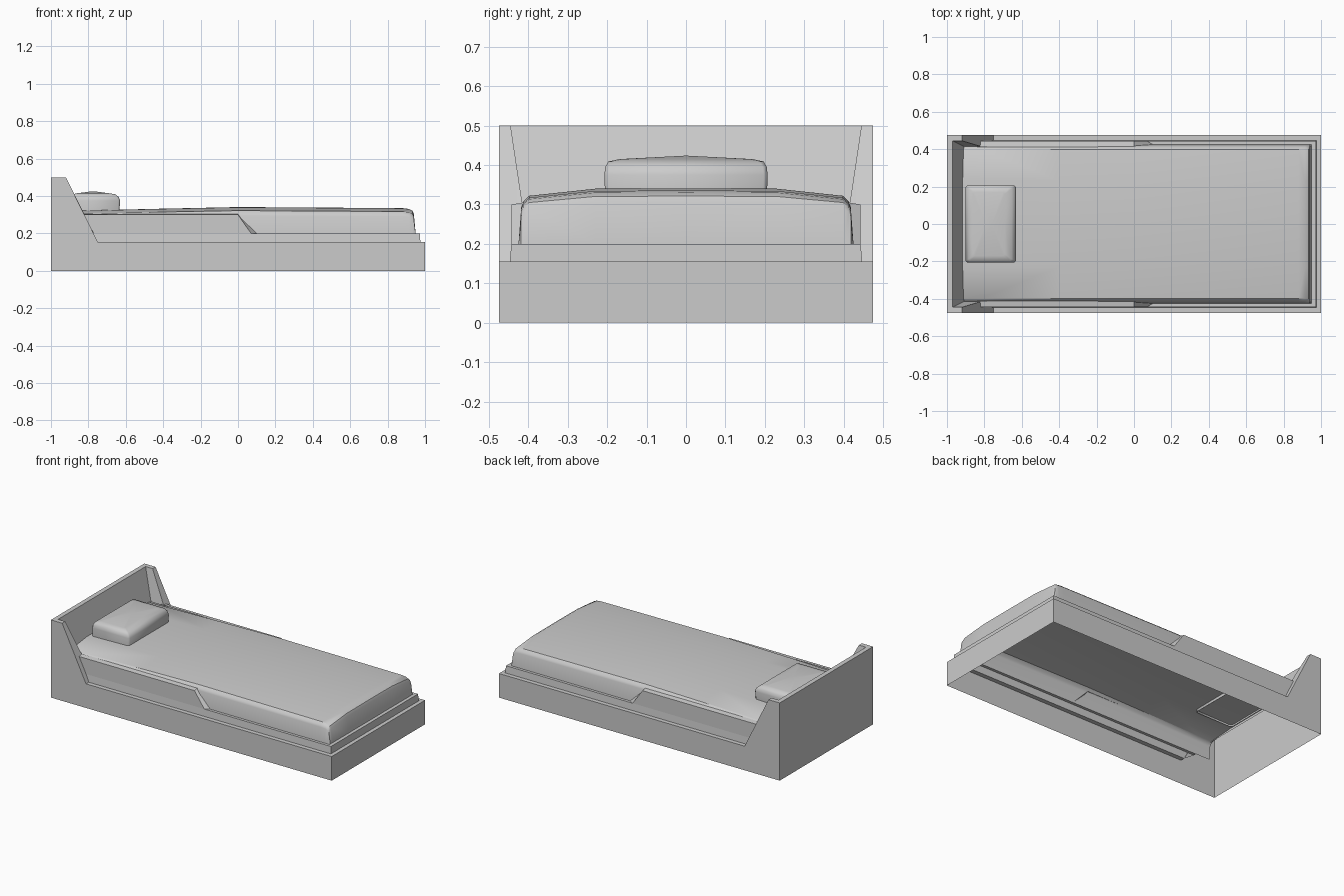
import bpy, bmesh

if "Cube" in bpy.data.objects:
    bpy.data.objects.remove(bpy.data.objects["Cube"])


def make(name, verts, faces, mirror=False, angle=0.6):
    me = bpy.data.meshes.new(name)
    me.from_pydata(verts, [], faces)
    bm = bmesh.new()
    bm.from_mesh(me)
    bmesh.ops.remove_doubles(bm, verts=bm.verts, dist=1e-4)
    if mirror:  # mirror the +y half across the centre line
        bmesh.ops.mirror(bm, geom=bm.verts[:] + bm.edges[:] + bm.faces[:],
                         axis='Y', merge_dist=1e-4)
    bmesh.ops.recalc_face_normals(bm, faces=bm.faces)
    bm.to_mesh(me)
    bm.free()
    ob = bpy.data.objects.new(name, me)
    bpy.context.collection.objects.link(ob)
    bpy.ops.object.select_all(action='DESELECT')
    ob.select_set(True)
    bpy.context.view_layer.objects.active = ob
    bpy.ops.object.shade_smooth_by_angle(angle=angle)
    return ob


def loft(name, rows, angle=0.6, mirror=False):
    n = len(rows[0])
    verts = [p for row in rows for p in row]
    faces = [(i * n + j, i * n + j + 1, (i + 1) * n + j + 1, (i + 1) * n + j)
             for i in range(len(rows) - 1) for j in range(n - 1)]
    return make(name, verts, faces, mirror, angle)


# Stepped bed base, open underneath and at the head: (head x, foot x, half width, z)
steps = [(-.75, 1, .475, 0), (-.75, 1, .475, .155), (-.75, .975, .447, .155),
         (-.82, .972, .443, .2), (-.82, .95, .425, .2)]
loft("bed_base", [[(a, y, z), (b, y, z), (b, 0, z)] for a, b, y, z in steps],
     mirror=True)

# Hollow headboard shell with sloping wings (half, mirrored)
hb = [(-1, .475, 0), (-1, .475, .5), (-.92, .475, .5), (-.75, .475, .155), (-.75, .475, 0),
      (-.97, .445, .5), (-.92, .445, .5), (-.75, .445, .155),
      (-.91, .415, .3), (-.82, .415, .3),
      (-1, 0, 0), (-1, 0, .5), (-.97, 0, .5), (-.91, 0, .3)]
make("headboard", hb, [(0, 1, 2, 3, 4), (0, 1, 11, 10), (1, 2, 6, 5), (1, 5, 12, 11),
                       (2, 3, 7, 6), (5, 6, 9, 8), (6, 7, 9), (5, 8, 13, 12)], mirror=True)

# Side panels along the head half of the mattress
sp = [(-.82, .443, .2), (.07, .443, .2), (0, .443, .3), (-.84, .443, .3),
      (-.84, .412, .305), (0, .412, .305), (.1, .425, .2)]
make("mattress_side_panels", sp, [(0, 1, 2, 3), (3, 2, 5, 4), (1, 6, 5, 2)], mirror=True)

# Crowned mattress: half section swept along x, scaled in height
section = [(.425, .2), (.418, .295), (.413, .308), (.398, .322), (.23, .34), (0, .341)]
stations = [(-.92, .86), (-.82, .87), (-.4, .94), (0, 1), (.88, .96),
            (.915, .93), (.933, .86), (.94, .75), (.95, 0)]
loft("mattress", [[(x, y, .2 + (z - .2) * s) for y, z in section] for x, s in stations],
     mirror=True)

# Pillow with rounded edges: nested outlines rising to a crown
rings = [(-.9, -.635, .205, .31), (-.9, -.63, .207, .375), (-.895, -.638, .205, .395),
         (-.885, -.655, .197, .409), (-.86, -.69, .17, .415), (-.78, -.76, 0, .424)]
loft("pillow", [[(a, 0, z), (a, y * .95, z), (a + min(.01, y), y, z),
                 (b - min(.01, y), y, z), (b, y * .95, z), (b, 0, z)]
                for a, b, y, z in rings[:-1]] +
     [[(-.79, 0, .424)] * 3 + [(-.76, 0, .424)] * 3], angle=0.9, mirror=True)
